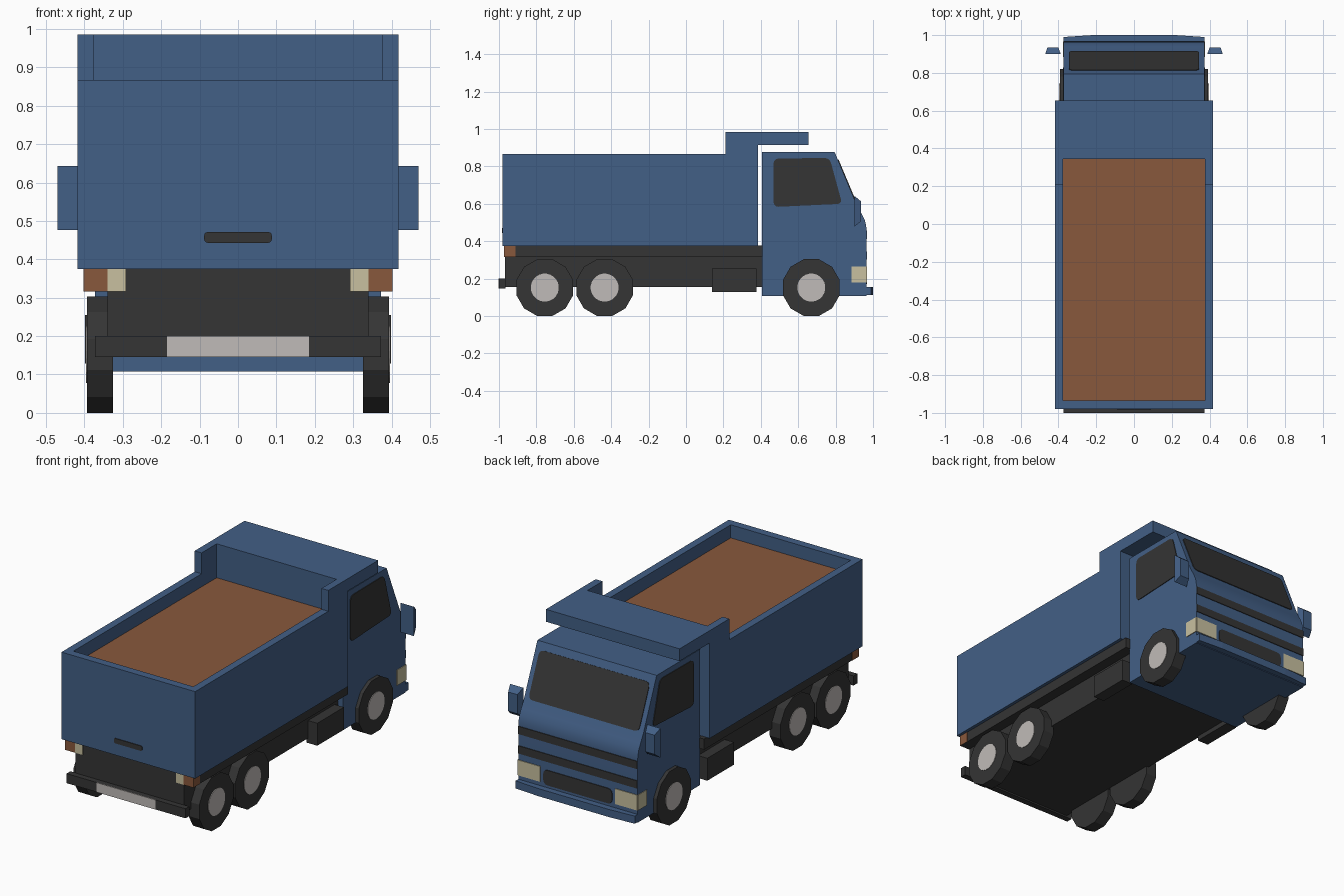
import bpy, bmesh, math
from mathutils import Vector, Matrix

if "Cube" in bpy.data.objects:
    bpy.data.objects.remove(bpy.data.objects["Cube"])


def material(name, rgb):
    m = bpy.data.materials.new(name)
    m.diffuse_color = (*rgb, 1)
    m.use_nodes = True
    m.node_tree.nodes["Principled BSDF"].inputs["Base Color"].default_value = m.diffuse_color
    return m


BLUE = material("blue paint", (0.055, 0.115, 0.24))
DARK = material("dark rubber and glass", (0.035, 0.035, 0.035))
BROWN = material("brown", (0.25, 0.098, 0.045))
CREAM = material("cream lamp", (0.58, 0.53, 0.35))
PALE = material("pale grey", (0.53, 0.50, 0.48))


def finish(name, bm, mat):
    bmesh.ops.recalc_face_normals(bm, faces=bm.faces)
    me = bpy.data.meshes.new(name)
    bm.to_mesh(me)
    bm.free()
    me.materials.append(mat)
    ob = bpy.data.objects.new(name, me)
    bpy.context.collection.objects.link(ob)
    return ob


def slab(name, corners, push, mat, rounding=0):
    """Polygon with optional rounded corners, extruded along push."""
    bm = bmesh.new()
    bm.faces.new([bm.verts.new(c) for c in corners])
    if rounding:
        bmesh.ops.bevel(bm, geom=bm.verts[:], offset=rounding, segments=3,
                        profile=0.5, affect='VERTICES')
    ext = bmesh.ops.extrude_face_region(bm, geom=bm.faces[:], use_keep_orig=True)
    moved = [v for v in ext["geom"] if isinstance(v, bmesh.types.BMVert)]
    bmesh.ops.translate(bm, verts=moved, vec=Vector(push))
    return finish(name, bm, mat)


def box(name, x, y, z, mat):
    c = [(x[0], y[0], z[0]), (x[1], y[0], z[0]), (x[1], y[1], z[0]), (x[0], y[1], z[0])]
    return slab(name, c, (0, 0, z[1] - z[0]), mat)


def side_prism(name, yz, half, mat):
    return slab(name, [(-half, y, z) for y, z in yz], (2 * half, 0, 0), mat)


def disc(name, x, y, z, radius, width, sides, mat):
    bm = bmesh.new()
    turn = Matrix.Rotation(math.pi / 2, 4, 'Y') @ Matrix.Rotation(math.pi / sides, 4, 'Z')
    bmesh.ops.create_cone(bm, cap_ends=True, segments=sides, radius1=radius, radius2=radius,
                          depth=width, matrix=Matrix.Translation((x, y, z)) @ turn)
    return finish(name, bm, mat)


T = 0.004  # thickness of painted plates

# Tipper bed with headboard and canopy, hollowed by a cutter
bed = side_prism("bed", [(-.98, .375), (.385, .375), (.385, .915), (.655, .915),
                         (.655, .985), (.21, .985), (.21, .867), (-.98, .867)], .418, BLUE)
cutter = box("bed_cutter", (-.375, .375), (-.935, .345), (.785, 1.2), BLUE)
cutter.hide_render = True
mod = bed.modifiers.new("hollow", 'BOOLEAN')
mod.operation = 'DIFFERENCE'
mod.solver = 'EXACT'
mod.object = cutter
bpy.context.view_layer.objects.active = bed
bpy.ops.object.modifier_apply(modifier=mod.name)
bpy.data.objects.remove(cutter)
box("load", (-.375, .375), (-.935, .345), (.785, .793), BROWN)
slab("tailgate_handle", [(-.088, -.98, .443), (.088, -.98, .443), (.088, -.98, .471),
                         (-.088, -.98, .471)], (0, -T, 0), DARK, .009)

# Chassis and rear bumper
box("chassis", (-.34, .34), (-.968, .41), (.155, .316), DARK)
box("subframe", (-.40, .40), (-.968, .41), (.316, .376), DARK)
box("rear_bumper", (-.372, .372), (-1, -.966), (.146, .2), DARK)
box("rear_plate", (-.185, .185), (-1.0015, -.998), (.146, .2), PALE)

# Cab: side profile with a curved nose
cab = side_prism("cab", [(.407, .108), (.965, .108), (.965, .46), (.963, .485), (.955, .515),
                         (.94, .545), (.915, .59), (.795, .876), (.407, .876)], .373, BLUE)
bpy.ops.object.select_all(action='DESELECT')
cab.select_set(True)
bpy.context.view_layer.objects.active = cab
bpy.ops.object.shade_smooth_by_angle(angle=math.radians(20))

# Front bumper lip with slightly swept ends
slab("front_lip", [(-.373, .96, .112), (.373, .96, .112), (.373, .99, .112), (.22, 1, .112),
                   (-.22, 1, .112), (-.373, .99, .112)], (0, 0, .043), BLUE)

# Windscreen, lying on the sloped front of the cab
slope = Vector((0, .12, -.286))
top = Vector((0, .795, .876))
normal = Vector((0, .286, .12)).normalized()
a, b = top + slope * .14, top + slope * .985
w = Vector((.345, 0, 0))
slab("windscreen", [a - w, a + w, b + w, b - w], normal * T, DARK, .025)

# Grille stripes and lower grille
for z0, z1 in ((.412, .456), (.302, .346)):
    slab("grille_stripe", [(-.373, .965, z0), (.373, .965, z0), (.373, .965, z1),
                           (-.373, .965, z1)], (0, T, 0), DARK)
slab("lower_grille", [(-.215, .965, .17), (.215, .965, .17), (.215, .965, .255),
                      (-.215, .965, .255)], (0, T, 0), DARK, .025)

# Parts on both sides
for s in (-1, 1):
    slab("side_window", [(s * .373, y, z) for y, z in
                         ((.468, .583), (.835, .6), (.768, .845), (.468, .842))],
         (s * T, 0, 0), DARK, .025)
    slab("headlight_front", [(s * x, .965, z) for x, z in
                             ((.235, .178), (.373, .178), (.373, .265), (.235, .265))],
         (0, T, 0), CREAM)
    slab("headlight_side", [(s * .373, y, z) for y, z in
                            ((.885, .178), (.967, .178), (.967, .265), (.885, .265))],
         (s * T, 0, 0), CREAM)
    # Tail lamps: brown outer corner, cream inner part
    slab("tail_lamp", [(s * x, -.968, z) for x, z in
                       ((.34, .316), (.402, .316), (.402, .375), (.34, .375))],
         (0, -T, 0), BROWN)
    slab("tail_lamp_side", [(s * .4, y, z) for y, z in
                            ((-.97, .316), (-.912, .316), (-.912, .375), (-.97, .375))],
         (s * T / 2, 0, 0), BROWN)
    slab("reverse_lamp", [(s * x, -.968, z) for x, z in
                          ((.292, .316), (.34, .316), (.34, .375), (.292, .375))],
         (0, -T, 0), CREAM)
    # Fuel tank
    box("fuel_tank", sorted((s * .33, s * .398)), (.14, .378), (.128, .255), DARK)
    # Door mirror, tapering to the front
    mirror = box("door_mirror", sorted((s * .388, s * .47)), (.9, .935), (.477, .643), BLUE)
    for v in mirror.data.vertices:
        if v.co.y > .92:
            v.co.x = s * .429 + (v.co.x - s * .429) * .7
            v.co.z = .56 + (v.co.z - .56) * .65
    # Wheels
    for y in (-.755, -.435, .67):
        disc("wheel", s * .359, y, .152, .157, .068, 12, DARK)
        disc("wheel_hub", s * .393, y, .152, .075, .006, 24, PALE)
